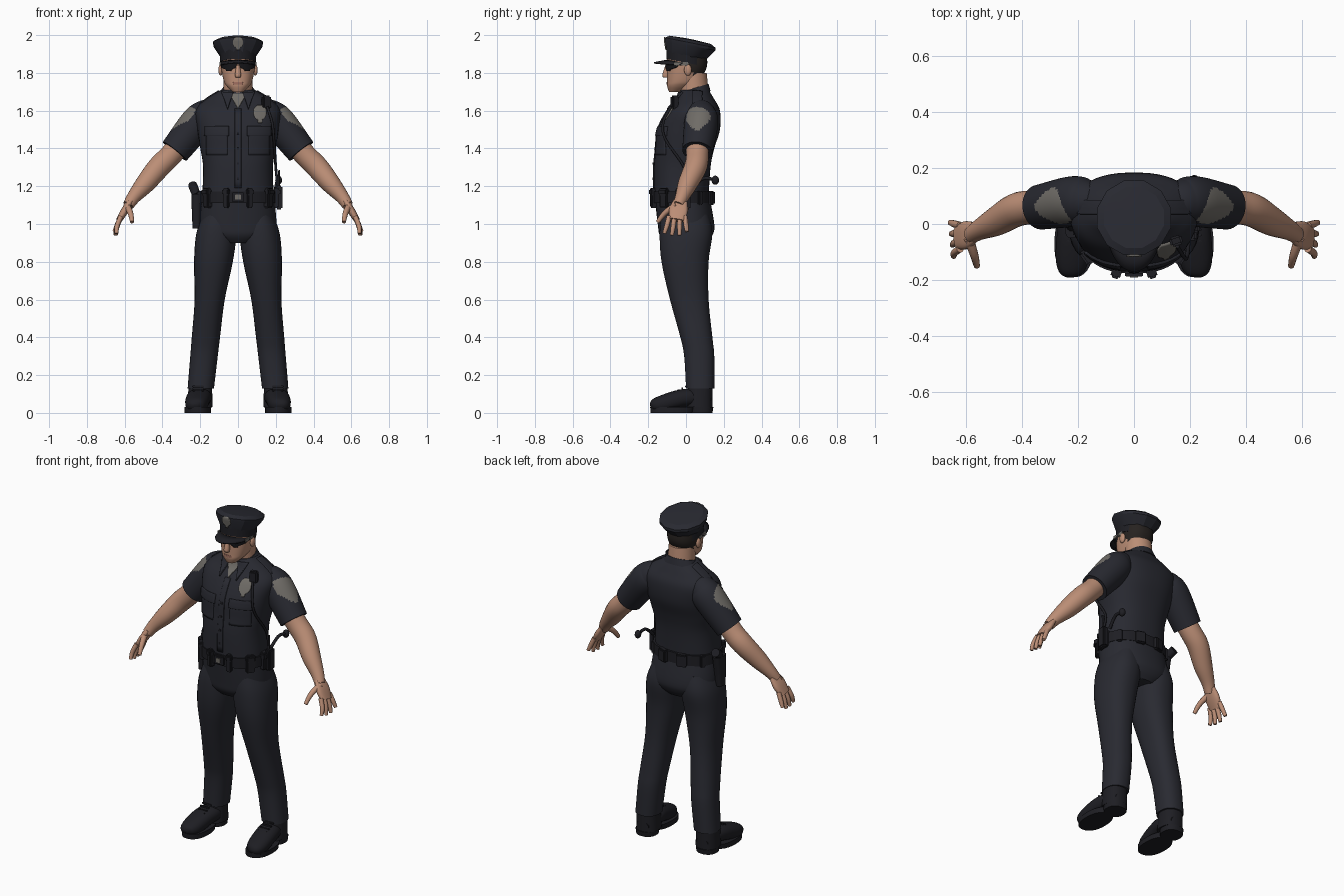
import bpy, bmesh, math
from math import sin, cos, pi, radians
from mathutils import Vector, Matrix
from mathutils.bvhtree import BVHTree

if "Cube" in bpy.data.objects:
    bpy.data.objects.remove(bpy.data.objects["Cube"])

def material(name, red, green, blue):
    mat = bpy.data.materials.new(name)
    mat.diffuse_color = (red, green, blue, 1)
    mat.use_nodes = True
    shader = mat.node_tree.nodes["Principled BSDF"]
    shader.inputs["Base Color"].default_value = (red, green, blue, 1)
    shader.inputs["Roughness"].default_value = .8
    return mat

SHIRT = material("navy shirt", .021, .022, .03)
TROUSERS = material("navy trousers", .022, .023, .031)
LEATHER = material("black leather", .013, .013, .017)
SKIN = material("skin", .5, .27, .18)
GREY = material("badge grey", .16, .15, .135)
HAIR = material("dark hair", .02, .016, .014)
LENS = material("dark lens", .008, .008, .01)
LIPS = material("lips", .33, .15, .11)

def finish(name, bm, mat, mirrored=False, sharp_angle=40):
    """Turn a bmesh into a smooth-shaded object that keeps its sharp edges."""
    bmesh.ops.recalc_face_normals(bm, faces=bm.faces)
    mesh = bpy.data.meshes.new(name)
    bm.to_mesh(mesh)
    bm.free()
    mesh.materials.append(mat)
    mesh.shade_smooth()
    mesh.set_sharp_from_angle(angle=radians(sharp_angle))
    obj = bpy.data.objects.new(name, mesh)
    bpy.context.collection.objects.link(obj)
    if mirrored:
        obj.modifiers.new("mirror", 'MIRROR').use_mirror_merge = False
    return obj

def spline(rows, steps):
    """Catmull-Rom interpolation through rows of numbers."""
    result = []
    for i in range(len(rows) - 1):
        before, after = rows[max(i - 1, 0)], rows[min(i + 2, len(rows) - 1)]
        for step in range(steps):
            t = step / steps
            result.append([b + t / 2 * (c - a + t * (2*a - 5*b + 4*c - d + t * (3*(b - c) + d - a)))
                           for a, b, c, d in zip(before, rows[i], rows[i + 1], after)])
    return result + [list(rows[-1])]

def skin(name, rings, mat, power, sides, mirrored, sharp_angle=40):
    """Join super-ellipse rings, each given as centre, side axis and depth axis."""
    bm = bmesh.new()
    loops = []
    for centre, side, depth in rings:
        loop = []
        for k in range(sides):
            angle = 2 * pi * (k + .5) / sides
            c, s = cos(angle), sin(angle)
            loop.append(bm.verts.new(centre + side * math.copysign(abs(c) ** (2 / power), c)
                                     + depth * math.copysign(abs(s) ** (2 / power), s)))
        loops.append(loop)
    for low, high in zip(loops, loops[1:]):
        for k in range(sides):
            bm.faces.new((low[k - 1], low[k], high[k], high[k - 1]))
    bm.faces.new(loops[0])
    bm.faces.new(loops[-1])
    return finish(name, bm, mat, mirrored, sharp_angle)

def body(name, rows, mat, x=0, lean=0, slope=0, power=2.3, sides=32, steps=5, mirrored=False, sharp_angle=40):
    """Upright form from rows of (height, half width, front, back)."""
    rings = [(Vector((x + lean * z, (front + back) / 2, z)), Vector((width, 0, 0)),
              Vector((0, 1, -slope)) * (back - front) / 2)
             for z, width, front, back in spline(rows, steps)]
    return skin(name, rings, mat, power, sides, mirrored, sharp_angle)

def limb(name, rows, mat, depth_axis=(0, 1, 0), wide=1, power=2, sides=24, steps=5, mirrored=False):
    """Tube from rows of (x, y, z, radius) that turns with its path."""
    rows = spline(rows, steps)
    points = [Vector(row[:3]) for row in rows]
    rings = []
    for i, row in enumerate(rows):
        along = (points[min(i + 1, len(points) - 1)] - points[max(i - 1, 0)]).normalized()
        depth = Vector(depth_axis)
        depth = (depth - along * depth.dot(along)).normalized()
        rings.append((points[i], depth.cross(along) * row[3], depth * row[3] * wide))
    return skin(name, rings, mat, power, sides, mirrored)

def square(v):
    return 1

def shield(v):
    return max(.05, (1 - abs(2 * v - .8) ** 3)) if v < .9 else .3

def point(v):
    return 1.02 - v

def plate(name, target, x, z, width, height, mat, shape=square, thick=.005, mirrored=False, from_top=False):
    """Thin sheet laid on a target, seen from the front or from the top."""
    mesh = target.data
    tree = BVHTree.FromPolygons([v.co for v in mesh.vertices], [p.vertices for p in mesh.polygons])
    bm = bmesh.new()
    grid, count = [], 12
    for i in range(count + 1):
        v = i / count
        line = []
        for k in range(count + 1):
            across = x + width * (k / count - .5) * shape(v)
            level = z + height * (.5 - v)
            if from_top:
                hit = tree.ray_cast(Vector((across, level, 3)), Vector((0, 0, -1)))[0]
            else:
                hit = tree.ray_cast(Vector((across, -1, level)), Vector((0, 1, 0)))[0]
            line.append(bm.verts.new(hit) if hit else None)
        grid.append(line)
    for low, high in zip(grid, grid[1:]):
        for k in range(count):
            corners = (low[k], low[k + 1], high[k + 1], high[k])
            if all(corners):
                bm.faces.new(corners)
    obj = finish(name, bm, mat, mirrored)
    solid = obj.modifiers.new("thickness", 'SOLIDIFY')
    solid.thickness, solid.offset = thick * 2, 0
    return obj

def box(name, place, size, mat, turn=0, mirrored=False):
    bm = bmesh.new()
    frame = Matrix.Translation(place) @ Matrix.Rotation(turn, 4, 'Z') @ Matrix.Diagonal((*size, 1))
    bmesh.ops.create_cube(bm, size=1, matrix=frame)
    bmesh.ops.bevel(bm, geom=bm.edges[:], offset=min(size) / 5, segments=2, affect='EDGES')
    return finish(name, bm, mat, mirrored)

def ball(name, place, size, mat, mirrored=False):
    bm = bmesh.new()
    frame = Matrix.Translation(place) @ Matrix.Diagonal((*size, 1))
    bmesh.ops.create_uvsphere(bm, u_segments=16, v_segments=10, radius=1, matrix=frame)
    return finish(name, bm, mat, mirrored)

# Shirt body
torso = body("shirt_body", [(1.14, .19, -.17, .12), (1.3, .185, -.17, .13), (1.4, .2, -.16, .15),
                            (1.5, .215, -.15, .18), (1.6, .225, -.1, .18), (1.66, .17, -.05, .15),
                            (1.71, .09, -.03, .12)], SHIRT, power=2.4, sides=48)

# Sleeves, with grey patches on the outer faces
sleeve = limb("sleeve", [(.13, .08, 1.6, .06), (.17, .08, 1.58, .08), (.22, .08, 1.53, .09), (.335, .06, 1.385, .08)],
              SHIRT, sides=56, steps=16, mirrored=True)
sleeve.data.materials.append(GREY)
for face in sleeve.data.polygons:
    across, rise = (face.center.y - .06) / .07, (face.center.z - 1.56) / .06
    narrowing = 1 + max(0, -rise) / 2
    if face.normal.x > .3 and face.center.x > .2 and math.hypot(across * narrowing, rise) < 1:
        face.material_index = 1

# Collar, placket, pockets, epaulettes, badge and buttons
body("collar", [(1.68, .11, -.03, .13), (1.72, .08, -.03, .12)], SHIRT, slope=-.3, power=2)
plate("undershirt", torso, 0, 1.65, .09, .08, GREY, point)
plate("collar_point", torso, .055, 1.65, .06, .09, SHIRT, point, thick=.009, mirrored=True)
plate("placket", torso, 0, 1.4, .035, .42, SHIRT)
plate("chest_pocket", torso, .11, 1.44, .11, .15, SHIRT, mirrored=True)
plate("pocket_flap", torso, .11, 1.49, .125, .05, SHIRT, thick=.009, mirrored=True)
plate("epaulette", torso, .15, .06, .1, .05, SHIRT, mirrored=True, from_top=True)
plate("chest_badge", torso, .115, 1.58, .065, .09, GREY, shield, thick=.006)
for i in range(4):
    plate("shirt_button", torso, 0, 1.24 + i * .08, .012, .012, LEATHER, thick=.008)

# Bare arms and hands
limb("arm", [(.29, .06, 1.44, .06), (.36, .06, 1.36, .06), (.42, .05, 1.3, .06), (.49, .01, 1.215, .052),
             (.55, -.02, 1.145, .037), (.58, -.04, 1.1, .03)], SKIN, mirrored=True)
limb("palm", [(.57, -.03, 1.12, .015), (.6, -.04, 1.07, .02), (.63, -.05, 1.02, .016)], SKIN,
     wide=2.5, power=2.5, mirrored=True)
for i, length in enumerate((.07, .09, .09, .08)):
    y, spread = -.005 - i * .028, .01 - i * .012
    limb("finger", [(.62, y, 1.04, .013), (.64, y + spread / 2, 1.03 - length / 2, .013),
                    (.655 - i * .004, y + spread, 1.03 - length, .01)], SKIN, sides=12, mirrored=True)
limb("thumb", [(.59, -.05, 1.1, .018), (.57, -.11, 1.06, .015), (.56, -.15, 1.01, .011)], SKIN,
     depth_axis=(1, 0, 0), sides=12, mirrored=True)

# Head, neck and hair
body("neck", [(1.6, .08, -.03, .13), (1.8, .075, -.04, .11)], SKIN, power=2)
head = body("head", [(1.7, .03, -.09, -.03), (1.73, .06, -.1, .03), (1.76, .076, -.1, .07),
                     (1.83, .09, -.1, .11), (1.9, .09, -.1, .11)], SKIN, sides=40, steps=8)
head.data.materials.append(HAIR)
for face in head.data.polygons:
    if face.center.z > max(1.785, 1.83 - face.center.y) and face.center.y > -.01:
        face.material_index = 1
body("nose", [(1.84, .01, -.11, -.08), (1.79, .016, -.125, -.09), (1.775, .013, -.12, -.09)], SKIN, sides=14)
plate("mouth", head, 0, 1.745, .05, .012, LIPS, thick=.003)
ball("ear", (.092, .01, 1.815), (.012, .02, .03), SKIN, mirrored=True)

# Sunglasses
plate("lens", head, .046, 1.835, .075, .05, LENS, shield, thick=.009, mirrored=True)
box("glasses_bridge", (0, -.108, 1.85), (.03, .012, .01), LENS)
box("glasses_temple", (.093, -.025, 1.848), (.008, .075, .02), GREY, mirrored=True)

# Peaked cap
body("cap_band", [(1.853, .097, -.105, .11), (1.905, .097, -.105, .11)], LEATHER, slope=.2, power=2, steps=1)
crown = body("cap_crown", [(1.89, .097, -.105, .11), (1.945, .134, -.116, .16), (1.96, .136, -.116, .16),
                           (1.975, .11, -.09, .135), (1.98, .02, 0, .04)],
             SHIRT, slope=.2, power=2, sides=12, steps=1, sharp_angle=25)
plate("cap_badge", crown, 0, 1.955, .055, .065, GREY, shield, thick=.006)
bm = bmesh.new()
visor_edge = []
for k in range(25):
    angle = radians(k * 160 / 24 - 80)
    s, c = sin(angle), cos(angle)
    visor_edge.append([bm.verts.new((.1 * s, -(.1 + .07 * t) * c, 1.85 + .02 * c - .013 * t))
                       for t in (0, .5, 1)])
for left, right in zip(visor_edge, visor_edge[1:]):
    for j in range(2):
        bm.faces.new((left[j], left[j + 1], right[j + 1], right[j]))
visor = finish("cap_visor", bm, LEATHER)
visor.modifiers.new("thickness", 'SOLIDIFY').thickness = .008

# Trousers
body("trouser_seat", [(.9, .1, -.11, .11), (.94, .18, -.14, .14), (1, .204, -.15, .15), (1.17, .188, -.17, .12)],
     TROUSERS, sides=40)
body("trouser_leg", [(.13, .07, 0, .15), (.3, .073, -.01, .15), (.4, .075, -.03, .14), (.6, .08, -.085, .12),
                     (.8, .103, -.13, .12), (.95, .106, -.14, .14), (1.05, .08, -.13, .12)],
     TROUSERS, x=.21, lean=-.1, mirrored=True)

# Boots
body("boot_shaft", [(.03, .066, 0, .14), (.17, .062, .01, .14)], LEATHER, x=.2, mirrored=True)
limb("boot_foot", [(.2, .13, .06, .04), (.2, .04, .08, .06), (.21, -.03, .075, .064), (.22, -.12, .05, .06),
                   (.225, -.17, .04, .044), (.225, -.188, .035, .015)], LEATHER,
     depth_axis=(0, 0, 1), wide=.75, power=2.3, mirrored=True)
body("boot_sole", [(0, .07, -.188, .04), (.03, .07, -.19, .05)], LEATHER, x=.214, steps=1, mirrored=True)
body("boot_heel", [(0, .06, .02, .14), (.03, .062, .02, .145)], LEATHER, x=.203, steps=1, mirrored=True)
for i in range(4):
    box("boot_lace", (.21, i * .02 - .06, .11 + i * .01), (.06, .01, .01), LEATHER, mirrored=True)

# Duty belt with pouches spaced around it
body("belt", [(1.11, .2, -.177, .134), (1.173, .2, -.177, .134)], LEATHER, sides=48, steps=1)
box("belt_buckle", (0, -.18, 1.142), (.065, .016, .05), LEATHER)
box("buckle_bar", (0, -.189, 1.142), (.03, .005, .026), GREY)
for i, width in enumerate((.06, .03, .05, .05, .03, .03, .05, .07, .03, .06)):
    angle = radians(i * 36 + 18) + pi / 2
    tall = .105 if sin(angle) < 0 else .075
    x, y = .2 * cos(angle), .158 * sin(angle) - .021
    box("belt_pouch", (x, y, 1.138), (width, .034, tall), LEATHER, angle + pi / 2)
    if sin(angle) < 0:
        box("pouch_flap", (x * 1.02, y * 1.02, 1.17), (width + .006, .04, .036), LEATHER, angle + pi / 2)

# Holster and grip on the right hip
body("holster", [(.975, .02, -.05, .01), (1.05, .024, -.05, .02), (1.16, .027, -.05, .04)], LEATHER, x=-.22, power=3)
limb("pistol_grip", [(-.22, -.01, 1.15, .02), (-.23, .02, 1.18, .024), (-.24, .06, 1.205, .024)], LEATHER,
     depth_axis=(1, 0, 0))

# Radio, antenna and baton on the left hip
box("radio", (.218, -.005, 1.14), (.036, .055, .125), LEATHER)
limb("radio_antenna", [(.215, -.01, 1.19, .006), (.218, -.01, 1.285, .005)], LEATHER, sides=10)
limb("baton", [(.2, .03, 1.19, .009), (.21, .09, 1.24, .009), (.215, .15, 1.235, .009)], LEATHER,
     depth_axis=(1, 0, 0), sides=10)
ball("baton_knob", (.215, .155, 1.232), (.018, .02, .024), LEATHER)

# Shoulder microphone and its cable
box("shoulder_microphone", (.15, -.06, 1.645), (.045, .035, .07), LEATHER, turn=.3)
limb("microphone_cable", [(.155, -.08, 1.62, .007), (.18, -.12, 1.54, .007), (.19, -.11, 1.45, .007),
                          (.2, -.01, 1.3, .007), (.21, -.01, 1.2, .007)], LEATHER, depth_axis=(1, 0, 0), sides=10)
